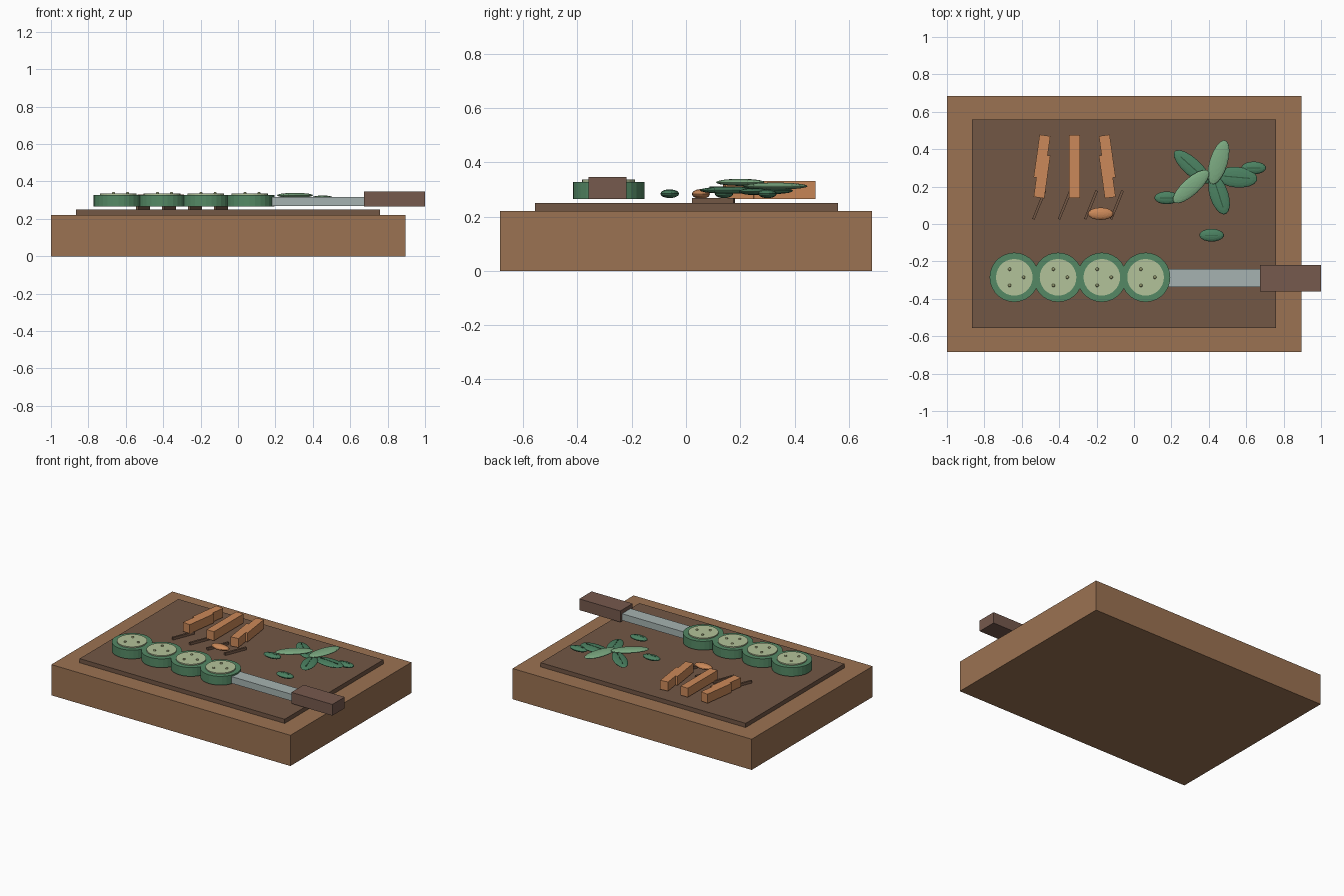
import bpy
from math import radians, cos, sin, pi

if "Cube" in bpy.data.objects:
    bpy.data.objects.remove(bpy.data.objects["Cube"])


def mat(name, r, g, b):
    m = bpy.data.materials.new(name)
    m.diffuse_color = (r, g, b, 1)
    m.use_nodes = True
    m.node_tree.nodes["Principled BSDF"].inputs["Base Color"].default_value = m.diffuse_color
    return m


WOOD = mat("light_wood", 0.33, 0.17, 0.085)
DARK = mat("dark_wood", 0.17, 0.095, 0.06)
HANDLE = mat("handle_wood", 0.18, 0.1, 0.075)
STEEL = mat("steel", 0.38, 0.45, 0.44)
SKIN = mat("cucumber_skin", 0.09, 0.25, 0.13)
FLESH = mat("cucumber_flesh", 0.45, 0.54, 0.32)
SEED = mat("seed", 0.3, 0.33, 0.16)
CARROT = mat("carrot", 0.6, 0.25, 0.1)
LEAF = mat("leaf", 0.07, 0.22, 0.12)
PALE = mat("pale_leaf", 0.2, 0.4, 0.22)
VEIN = mat("vein", 0.03, 0.1, 0.05)


def finish(name, m):
    o = bpy.context.object
    o.name = name
    o.data.materials.append(m)
    return o


def box(name, m, center, size, yaw=0):
    bpy.ops.mesh.primitive_cube_add(size=1, location=center, rotation=(0, 0, radians(yaw)))
    bpy.context.object.scale = size
    return finish(name, m)


def block(name, m, x0, x1, y0, y1, z0, z1):
    return box(name, m, ((x0 + x1) / 2, (y0 + y1) / 2, (z0 + z1) / 2),
               (x1 - x0, y1 - y0, z1 - z0))


def disc(name, m, x, y, z0, z1, r):
    bpy.ops.mesh.primitive_cylinder_add(vertices=28, radius=r, depth=z1 - z0,
                                        location=(x, y, (z0 + z1) / 2))
    return finish(name, m)


def ellipsoid(name, m, center, radii, yaw=0, seg=18, rings=10):
    bpy.ops.mesh.primitive_uv_sphere_add(segments=seg, ring_count=rings, radius=1,
                                         location=center, rotation=(0, 0, radians(yaw)))
    bpy.context.object.scale = radii
    return finish(name, m)


# Cutting board and raised work surface
block("board", WOOD, -1, 0.895, -0.685, 0.685, 0, 0.22)
block("board_surface", DARK, -0.865, 0.76, -0.557, 0.56, 0.22, 0.25)

# Row of cucumber slices with three seeds each
for i in range(4):
    x, y = -0.64 + 0.234 * i, -0.285
    disc("slice_skin", SKIN, x, y, 0.265, 0.328, 0.132)
    disc("slice_flesh", FLESH, x, y, 0.275, 0.336, 0.098)
    for k in range(3):
        a = k * 2 * pi / 3
        ellipsoid("slice_seed", SEED, (x + 0.05 * cos(a), y + 0.05 * sin(a), 0.336),
                  (0.009, 0.009, 0.008), 0, 10, 6)

# Knife
block("knife_blade", STEEL, 0.16, 0.69, -0.337, -0.24, 0.27, 0.318)
block("knife_handle", HANDLE, 0.675, 1.0, -0.36, -0.22, 0.265, 0.345)

# Carrot batons, each of two overlapping pieces
for x, yaw in ((-0.492, -8), (-0.318, 0), (-0.143, 8)):
    for y in (0.255, 0.36):
        box("carrot_baton", CARROT, (x, y, 0.298), (0.058, 0.23, 0.065), yaw)

# Knife score marks and carrot end
for x in (-0.507, -0.37, -0.23, -0.092):
    box("score_mark", DARK, (x, 0.102, 0.259), (0.014, 0.165, 0.018), -22)
ellipsoid("carrot_end", CARROT, (-0.178, 0.055, 0.283), (0.068, 0.033, 0.018))

# Herb sprig: x, y, z, half length, half width, angle, material
for x, y, z, l, w, a, m in (
        (0.452, 0.33, 0.312, 0.123, 0.048, 73, PALE),
        (0.305, 0.2, 0.326, 0.125, 0.045, 42, PALE),
        (0.31, 0.305, 0.295, 0.125, 0.047, 138, LEAF),
        (0.55, 0.25, 0.292, 0.11, 0.055, -5, LEAF),
        (0.455, 0.155, 0.297, 0.108, 0.05, -72, LEAF)):
    ellipsoid("herb_leaf", m, (x, y, z), (l, w, 0.013), a)
    if m is LEAF:
        box("leaf_vein", VEIN, (x, y, z + 0.01), (l * 1.3, 0.006, 0.008), a)

# Loose small leaves
for x, y in ((0.64, 0.3), (0.175, 0.14), (0.415, -0.06)):
    ellipsoid("loose_leaf", LEAF, (x, y, 0.284), (0.066, 0.034, 0.016))
    box("loose_leaf_vein", VEIN, (x, y, 0.296), (0.07, 0.005, 0.008))
